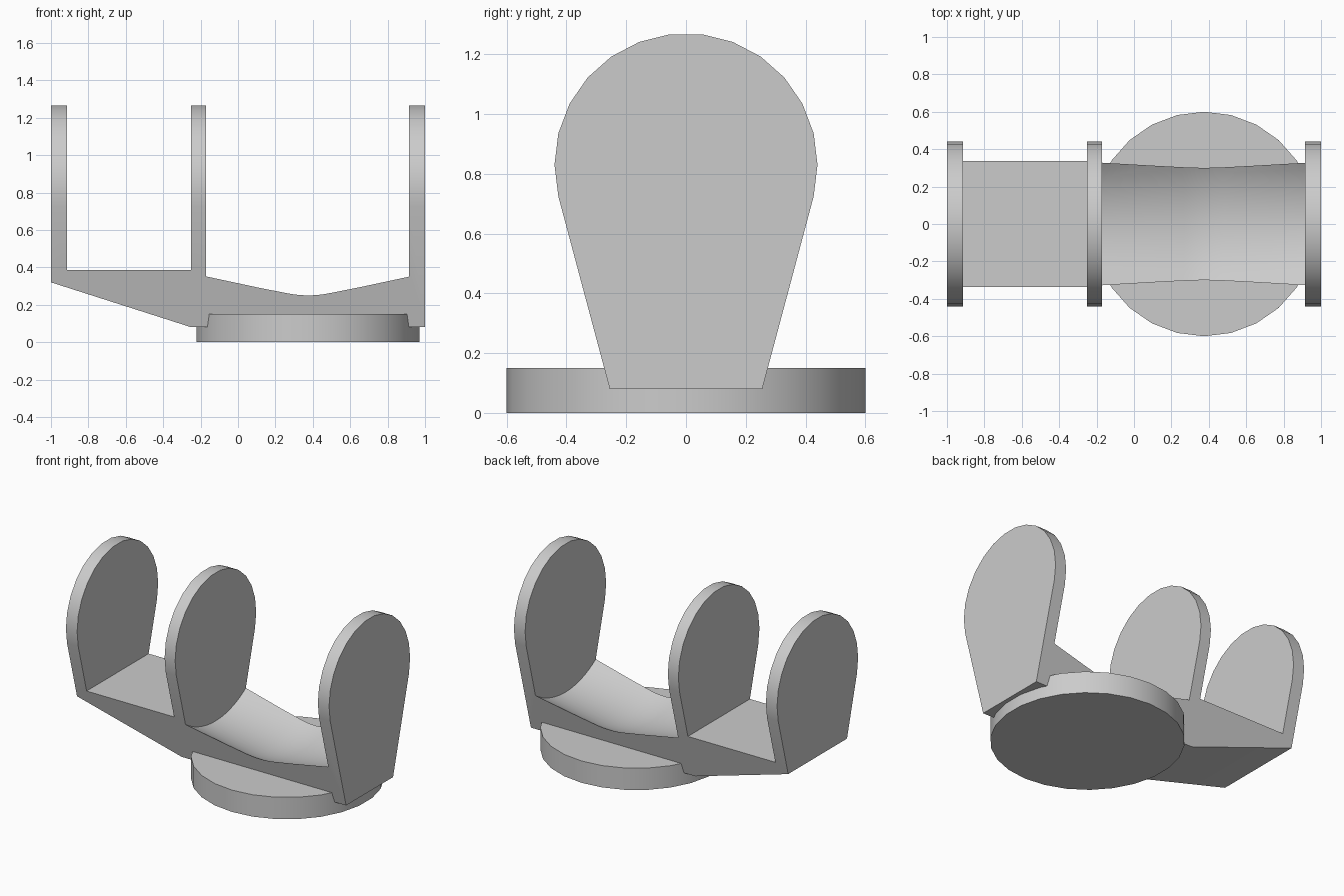
import bpy
import bmesh
from math import sin, cos, pi, radians

cube = bpy.data.objects.get("Cube")
if cube:
    bpy.data.objects.remove(cube, do_unlink=True)

AXIS_Z = 0.83          # height of the rounded plate centres
PLATE_R = 0.44
BASE_X = 0.375         # centre of the round base and the trough

grey = bpy.data.materials.new("plain grey")
grey.use_nodes = True
grey.diffuse_color = (0.6, 0.6, 0.6, 1)
grey.node_tree.nodes["Principled BSDF"].inputs["Base Color"].default_value = (0.6, 0.6, 0.6, 1)


def make_object(name, bm):
    bmesh.ops.recalc_face_normals(bm, faces=bm.faces)
    mesh = bpy.data.meshes.new(name)
    bm.to_mesh(mesh)
    bm.free()
    obj = bpy.data.objects.new(name, mesh)
    bpy.context.collection.objects.link(obj)
    mesh.materials.append(grey)
    return obj


def loft(name, rings):
    """Closed solid through matching rings of points."""
    bm = bmesh.new()
    loops = [[bm.verts.new(p) for p in ring] for ring in rings]
    n = len(loops[0])
    for a, b in zip(loops, loops[1:]):
        for i in range(n):
            j = (i + 1) % n
            bm.faces.new((a[i], a[j], b[j], b[i]))
    bm.faces.new(loops[0])
    bm.faces.new(loops[-1])
    return make_object(name, bm)


def cut(target, cutter):
    cutter.hide_render = True
    mod = target.modifiers.new("cut", 'BOOLEAN')
    mod.operation = 'DIFFERENCE'
    mod.solver = 'EXACT'
    mod.object = cutter
    bpy.context.view_layer.objects.active = target
    bpy.ops.object.modifier_apply(modifier=mod.name)
    bpy.data.objects.remove(cutter, do_unlink=True)


def smooth(obj):
    bpy.ops.object.select_all(action='DESELECT')
    obj.select_set(True)
    bpy.context.view_layer.objects.active = obj
    bpy.ops.object.shade_smooth_by_angle(angle=radians(25))


# Cradle: rounded, tapered outline running the full length
step = pi / 13
outline = [(PLATE_R * cos(i * step), AXIS_Z + PLATE_R * sin(i * step)) for i in range(-1, 15)]
outline += [(-0.255, 0.08), (0.255, 0.08)]
cradle = loft("cradle", [[(x, y, z) for y, z in outline] for x in (-1, 1)])

# Flat-floored bay between the first two plates
bay = [(-0.915, 0.385), (-0.25, 0.385), (-0.25, 1.5), (-0.915, 1.5)]
cut(cradle, loft("bay_cutter", [[(x, y, z) for x, z in bay] for y in (-1, 1)]))

# Sloping underside below the bay
slope = [(-1.1, 0.352), (-0.25, 0.08), (-0.15, 0.048), (-1.1, 0.048)]
cut(cradle, loft("slope_cutter", [[(x, y, z) for x, z in slope] for y in (-1, 1)]))


# Hollow trough: double cone with a softly rounded middle
def trough_radius(d, slope=0.15, half=0.545, blend=0.11):
    d = abs(d)
    if d < blend:
        d = (d * d + blend * blend) / (2 * blend)
    return 0.58 + slope * (half - d)


offsets = [-0.545] + [0.11 * i / 5 for i in range(-5, 6)] + [0.54]
rings = []
for d in offsets:
    r = trough_radius(d)
    rings.append([(BASE_X + d, r * sin(2 * pi * k / 72), AXIS_Z - r * cos(2 * pi * k / 72))
                  for k in range(72)])
cut(cradle, loft("trough_cutter", rings))
smooth(cradle)

# Round base
circle = [(BASE_X + 0.6 * sin(2 * pi * k / 26), 0.6 * cos(2 * pi * k / 26)) for k in range(26)]
base = loft("round_base", [[(x, y, z) for x, y in circle] for z in (0, 0.15)])
smooth(base)
